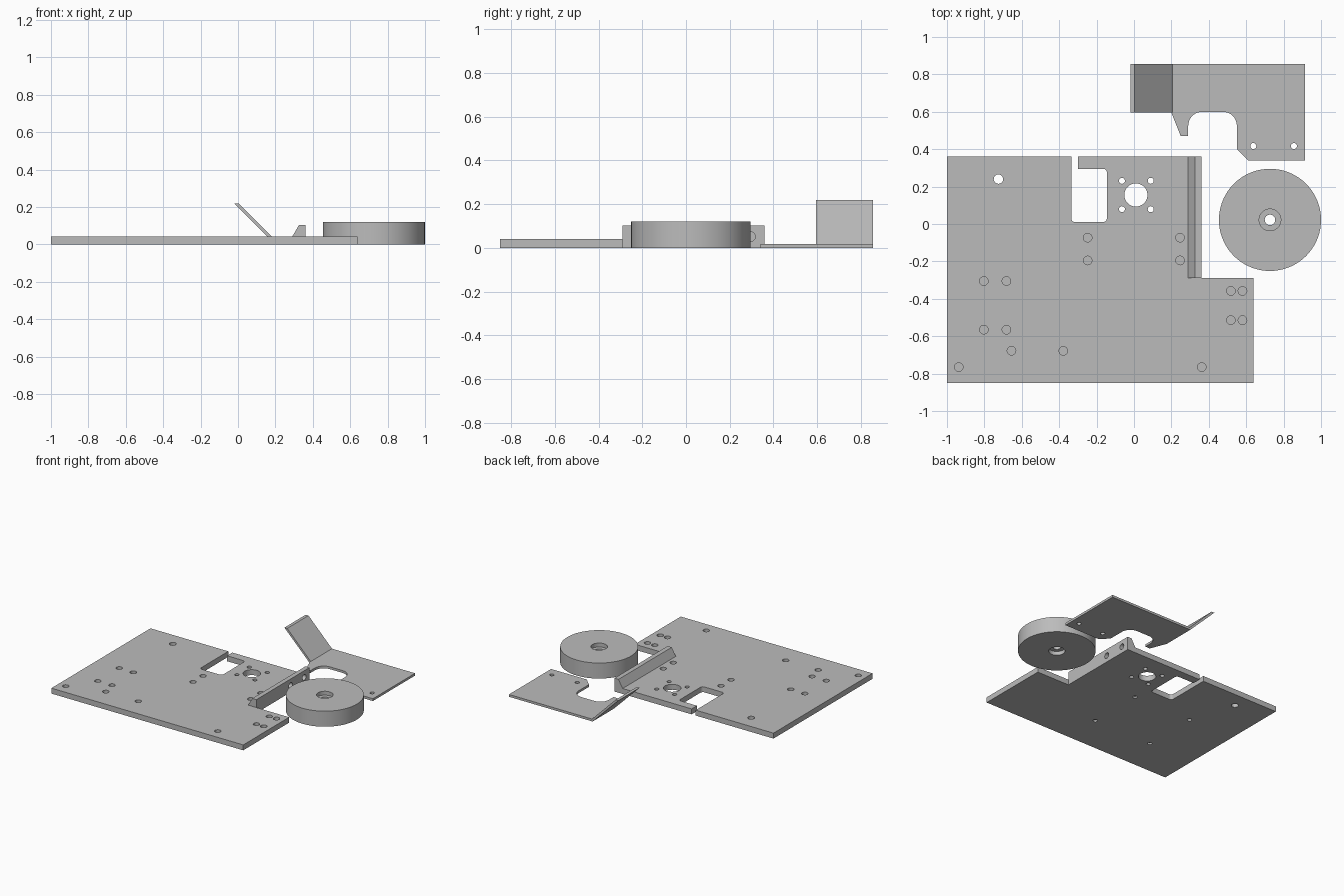
import bpy, bmesh, math
from mathutils import Vector, Matrix

if "Cube" in bpy.data.objects:
    bpy.data.objects.remove(bpy.data.objects["Cube"])

grey = bpy.data.materials.new("plain_grey")
grey.diffuse_color = (0.5, 0.5, 0.5, 1)
grey.use_nodes = True
grey.node_tree.nodes["Principled BSDF"].inputs["Base Color"].default_value = grey.diffuse_color


def finish(name, bm):
    bmesh.ops.recalc_face_normals(bm, faces=bm.faces)
    me = bpy.data.meshes.new(name)
    bm.to_mesh(me)
    bm.free()
    me.materials.append(grey)
    ob = bpy.data.objects.new(name, me)
    bpy.context.collection.objects.link(ob)
    return ob


def prism(name, base, direction):
    """Extrude a closed 3D outline along a direction."""
    bm = bmesh.new()
    face = bm.faces.new([bm.verts.new(p) for p in base])
    new = bmesh.ops.extrude_face_region(bm, geom=[face])["geom"]
    bmesh.ops.translate(bm, vec=direction,
                        verts=[v for v in new if isinstance(v, bmesh.types.BMVert)])
    return finish(name, bm)


def drills(name, holes):
    """Cylinders given as (centre, radius, length, axis)."""
    bm = bmesh.new()
    for c, r, length, axis in holes:
        rot = Matrix.Rotation(math.pi / 2, 4, 'Y') if axis == 'x' else Matrix()
        bmesh.ops.create_cone(bm, cap_ends=True, segments=32, radius1=r, radius2=r,
                              depth=length, matrix=Matrix.Translation(c) @ rot)
    ob = finish(name, bm)
    ob.hide_render = True
    return ob


def combine(ob, tool, operation):
    m = ob.modifiers.new("combine", 'BOOLEAN')
    m.object, m.operation, m.solver = tool, operation, 'EXACT'
    bpy.context.view_layer.objects.active = ob
    bpy.ops.object.modifier_apply(modifier=m.name)
    bpy.data.objects.remove(tool)


def smooth(ob):
    bpy.ops.object.select_all(action='DESELECT')
    ob.select_set(True)
    bpy.context.view_layer.objects.active = ob
    bpy.ops.object.shade_smooth_by_angle(angle=math.radians(30))


def arc(cx, cy, r, a0, a1, n=8):
    return [(cx + r * math.cos(math.radians(a0 + (a1 - a0) * i / n)),
             cy + r * math.sin(math.radians(a0 + (a1 - a0) * i / n))) for i in range(n + 1)]


def flat(points, z=0):
    return [(x, y, z) for x, y in points]


# Base plate with stepped corner and open rounded window
T = 0.042
outline = [(-1, -.85), (.64, -.85), (.64, -.29), (.36, -.29), (.36, .36), (-.30, .36), (-.30, .295)]
outline += arc(-.165, .275, .02, 90, 0, 5) + arc(-.165, .03, .02, 0, -90, 5)
outline += arc(-.315, .03, .02, 270, 180, 5) + [(-.335, .36), (-1, .36)]
plate = prism("base_plate", flat(outline), (0, 0, T))

# Chamfered ridge along the plate edge
ridge = prism("ridge", [(x, -.29, z) for x, z in
                        [(.29, T), (.29, .02), (.36, .02), (.36, .103), (.325, .103)]], (0, .65, 0))
combine(plate, ridge, 'UNION')

# Through holes: shaft hole with four screws, and one corner hole
holes = [((.01, .155, 0), .062, .3, 'z'), ((-.725, .24, 0), .025, .3, 'z')]
holes += [((.0125 + sx * .077, .155 + sy * .076, 0), .016, .3, 'z') for sx in (-1, 1) for sy in (-1, 1)]
# Blind holes from above
blind = [(x, y) for x in (-.803, -.682) for y in (-.305, -.565)]
blind += [(x, y) for x in (-.248, .246) for y in (-.073, -.195)]
blind += [(x, y) for x in (.518, .58) for y in (-.358, -.514)]
blind += [(-.655, -.678), (-.378, -.678), (-.937, -.765), (.362, -.765)]
holes += [((x, y, T), .023, .05, 'z') for x, y in blind]
# Blind holes from below
holes += [((x, y, 0), .016, .03, 'z') for x in (-.61, -.11) for y in (-.12, -.555)]
# Sideways holes in the ridge
holes += [((.36, y, .052), .022, .08, 'x') for y in (.13, .295)]
combine(plate, drills("plate_drills", holes), 'DIFFERENCE')
smooth(plate)

# Sheet bracket with rounded notch
S = 0.018
sheet = [(.2, .595), (.25, .47), (.29, .47)] + arc(.365, .525, .075, 180, 90)
sheet += arc(.475, .525, .075, 90, 0) + [(.55, .40), (.61, .34), (.915, .34), (.915, .855), (.2, .855)]
bracket = prism("sheet_bracket", flat(sheet), (0, 0, S))
combine(bracket, drills("bracket_drills", [((x, .417, 0), .016, .2, 'z') for x in (.638, .855)]),
        'DIFFERENCE')
smooth(bracket)

# Flap bent up at 45 degrees
prism("bent_flap", [(x, .595, z) for x, z in
                    [(.2, 0), (.205, S), (.004, .22), (-.02, .22)]], (0, .26, 0))

# Wheel turned from a profile, recessed round the bore on both faces
profile = [(.028, .03), (.058, .03), (.058, 0), (.273, 0), (.273, .12), (.058, .12), (.058, .09), (.028, .09)]
bm = bmesh.new()
N = 72
rings = [[bm.verts.new((.727 + r * math.cos(2 * math.pi * i / N),
                        .022 + r * math.sin(2 * math.pi * i / N), z)) for i in range(N)]
         for r, z in profile]
for k in range(len(rings)):
    a, b = rings[k], rings[(k + 1) % len(rings)]
    for i in range(N):
        j = (i + 1) % N
        bm.faces.new((a[i], a[j], b[j], b[i]))
smooth(finish("wheel", bm))
